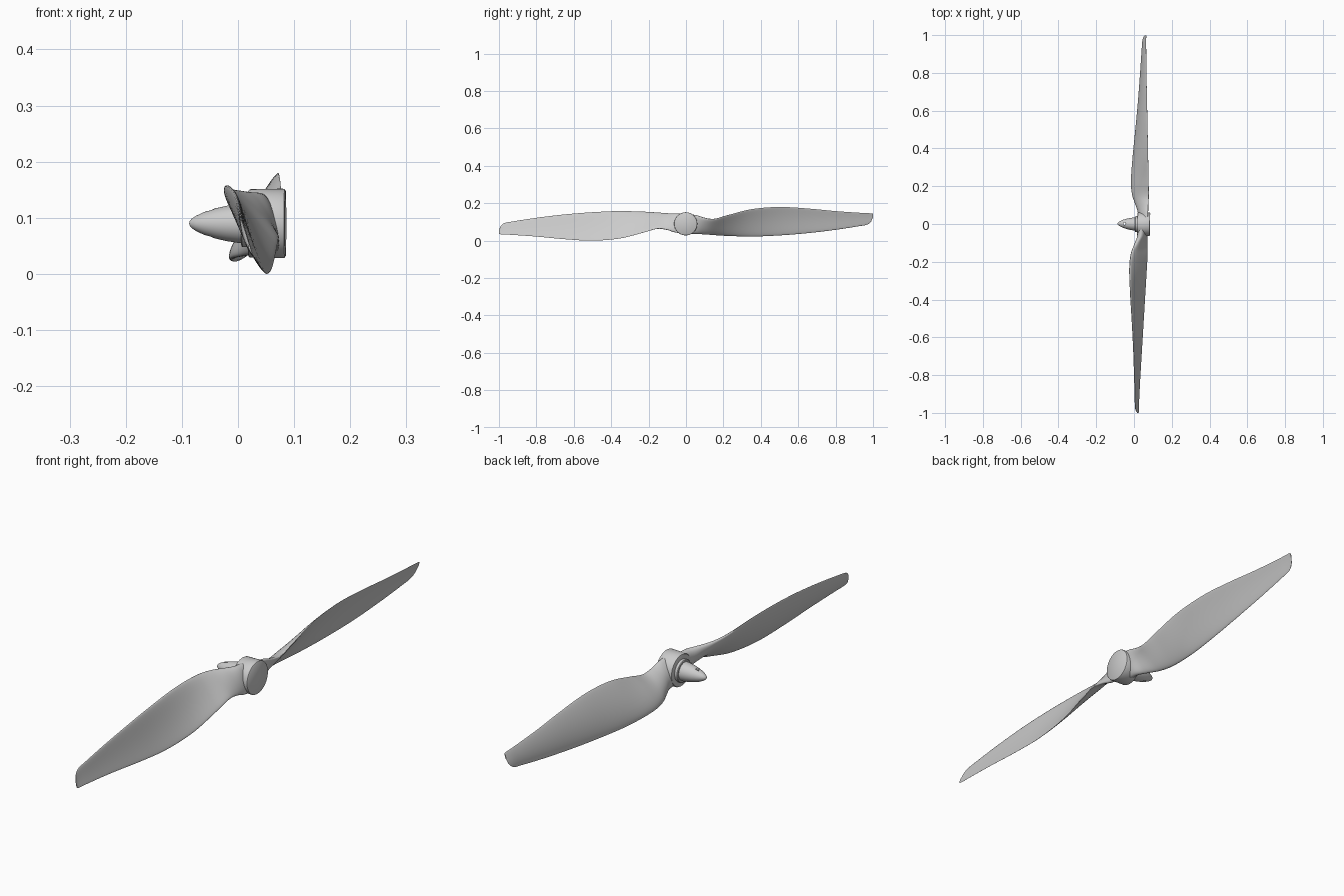
import bpy, bmesh, math
from mathutils import Vector, Matrix

if "Cube" in bpy.data.objects:
    bpy.data.objects.remove(bpy.data.objects["Cube"])

AXIS_Z = 0.09                       # height of the spin axis (runs along x)
TILT = Matrix.Rotation(-0.02, 4, 'Z')   # slight yaw of the whole propeller


def make_object(name, bm, matrix=Matrix(), angle=35):
    bmesh.ops.recalc_face_normals(bm, faces=bm.faces)
    bm.transform(TILT @ matrix)
    mesh = bpy.data.meshes.new(name)
    bm.to_mesh(mesh)
    bm.free()
    ob = bpy.data.objects.new(name, mesh)
    bpy.context.collection.objects.link(ob)
    bpy.ops.object.select_all(action='DESELECT')
    ob.select_set(True)
    bpy.context.view_layer.objects.active = ob
    bpy.ops.object.shade_smooth_by_angle(angle=math.radians(angle))
    return ob


def bridge(bm, rings):
    n = len(rings[0])
    for a, b in zip(rings, rings[1:]):
        for i in range(n):
            j = (i + 1) % n
            bm.faces.new((a[i], a[j], b[j], b[i]))
    bm.faces.new(rings[0])
    bm.faces.new(rings[-1])


def lathe(name, profile, n=48):
    """Revolve (x, radius) points about the spin axis."""
    bm = bmesh.new()
    rings = []
    for x, r in profile:
        rings.append([bm.verts.new((x, r * math.cos(2 * math.pi * i / n),
                                    AXIS_Z + r * math.sin(2 * math.pi * i / n)))
                      for i in range(n)])
    bridge(bm, rings)
    return make_object(name, bm)


# blade stations: span y, leading edge x z, trailing edge x z, thickness
STATIONS = [
    (0.00, 0.035, 0.036, 0.068, 0.145, 0.045),
    (0.06, 0.032, 0.036, 0.070, 0.135, 0.042),
    (0.10, 0.012, 0.035, 0.073, 0.122, 0.036),
    (0.15, -0.010, 0.031, 0.075, 0.116, 0.028),
    (0.22, -0.019, 0.026, 0.073, 0.135, 0.023),
    (0.35, -0.013, 0.022, 0.068, 0.168, 0.019),
    (0.50, -0.001, 0.028, 0.062, 0.180, 0.016),
    (0.65, 0.010, 0.040, 0.056, 0.172, 0.013),
    (0.80, 0.018, 0.058, 0.050, 0.158, 0.010),
    (0.93, 0.024, 0.078, 0.046, 0.149, 0.008),
    (0.97, 0.026, 0.086, 0.045, 0.147, 0.007),
    (0.99, 0.031, 0.101, 0.045, 0.146, 0.005),
    (1.00, 0.039, 0.126, 0.045, 0.144, 0.003),
]


def smooth_stations(pts, steps):
    """Hermite interpolation along the span."""
    pts = [Vector(p) for p in pts]

    def slope(i):
        a, b = pts[max(i - 1, 0)], pts[min(i + 1, len(pts) - 1)]
        return (b - a) / (b[0] - a[0])
    out = []
    for i in range(len(pts) - 1):
        p, q = pts[i], pts[i + 1]
        h = q[0] - p[0]
        for k in range(steps):
            t = k / steps
            v = (p * (2*t**3 - 3*t**2 + 1) + q * (3*t**2 - 2*t**3)
                 + slope(i) * h * (t**3 - 2*t**2 + t) + slope(i + 1) * h * (t**3 - t**2))
            out.append(v)
    return out + [pts[-1]]


def blade(name, matrix):
    bm = bmesh.new()
    rings = []
    n = 36
    for y, xl, zl, xt, zt, thick in smooth_stations(STATIONS, 6):
        lead, chord = Vector((xl, y, zl)), Vector((xt - xl, 0, zt - zl))
        normal = Vector((-chord.z, 0, chord.x)).normalized()   # towards the nose
        ring = []
        for i in range(n):
            a = 2 * math.pi * i / n
            u = (1 - math.cos(a)) / 2
            off = thick / 2 * math.sin(a) * (1.25 - 0.5 * u)
            off += 0.045 * chord.length * 4 * u * (1 - u)
            ring.append(bm.verts.new(lead + chord * u + normal * off))
        rings.append(ring)
    bridge(bm, rings)
    make_object(name, bm, matrix, 50)


# two blades, the second turned half a revolution about the spin axis
centre = Matrix.Translation((0, 0, AXIS_Z))
blade("blade_back", Matrix())
blade("blade_front", centre @ Matrix.Rotation(math.pi, 4, 'X') @ centre.inverted())

# hub barrel with rounded rims
lathe("hub", [(0.018, 0.056), (0.019, 0.059), (0.022, 0.061), (0.080, 0.062),
              (0.083, 0.061), (0.085, 0.058)])

# washer under the nose cone
lathe("washer", [(0.006, 0.040), (0.008, 0.042), (0.020, 0.042)])

# nose cone
spinner = lathe("spinner_nut", [
    (-0.087, 0.0008), (-0.086, 0.004), (-0.083, 0.008), (-0.075, 0.0135),
    (-0.060, 0.0205), (-0.040, 0.027), (-0.020, 0.0315), (0.000, 0.0345), (0.012, 0.035)])

# tightening hole drilled through the nose cone
bm = bmesh.new()
bmesh.ops.create_cone(bm, cap_ends=True, segments=24, radius1=0.006, radius2=0.006, depth=0.12,
                      matrix=Matrix.Translation((-0.05, 0, AXIS_Z)))
cutter = make_object("hole_cutter", bm)
cutter.hide_render = True
bpy.context.view_layer.objects.active = spinner
mod = spinner.modifiers.new("hole", 'BOOLEAN')
mod.object = cutter
mod.operation = 'DIFFERENCE'
mod.solver = 'EXACT'
bpy.ops.object.modifier_apply(modifier=mod.name)
bpy.data.objects.remove(cutter)
